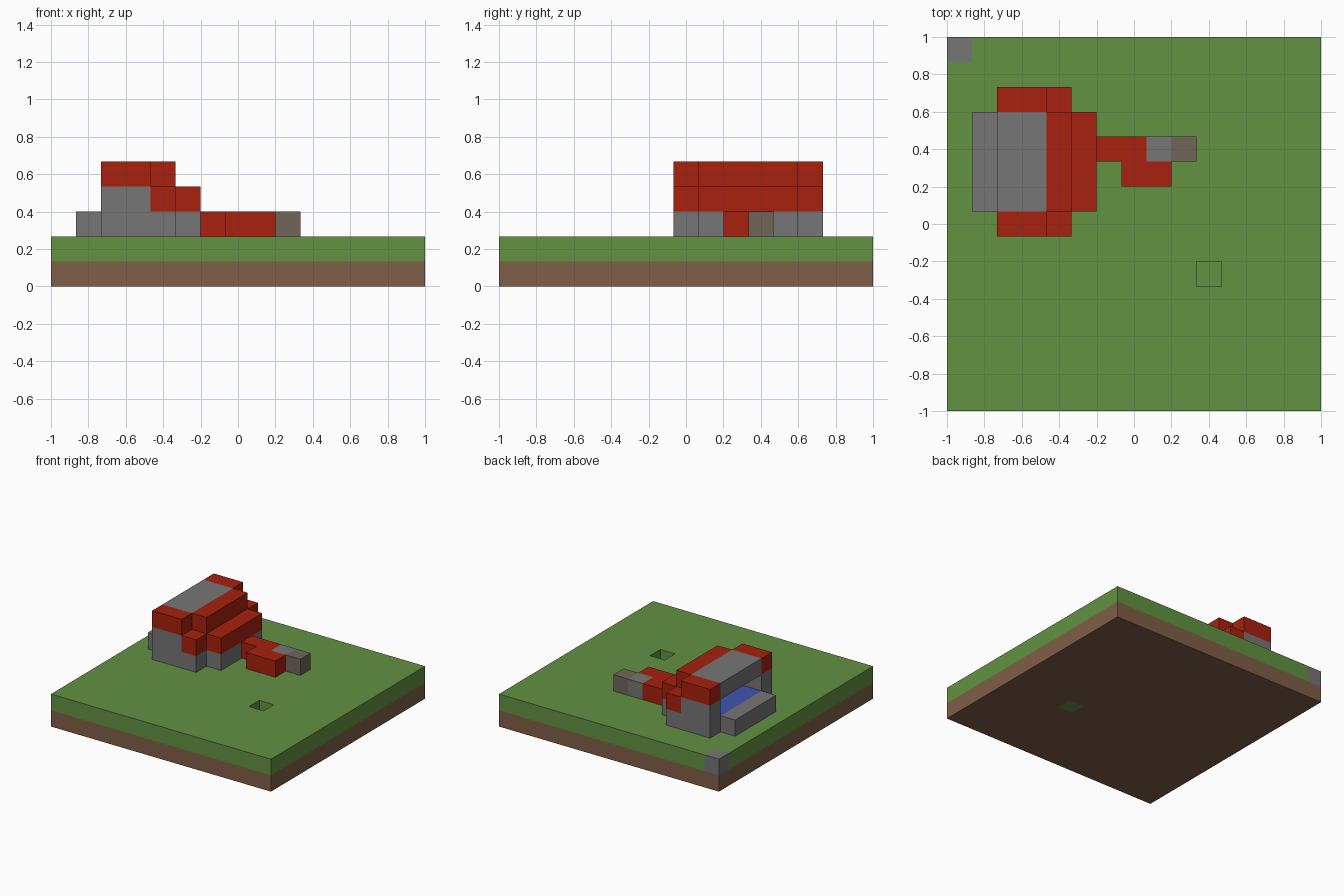
import bpy, bmesh
from mathutils import Vector

if "Cube" in bpy.data.objects:
    bpy.data.objects.remove(bpy.data.objects["Cube"], do_unlink=True)

N = 15            # blocks along each side of the plot
S = 2 / N         # block size


def material(name, r, g, b):
    lin = [(((c / 255) + 0.055) / 1.055) ** 2.4 for c in (r, g, b)] + [1]
    m = bpy.data.materials.new(name)
    m.use_nodes = True
    m.diffuse_color = lin
    m.node_tree.nodes["Principled BSDF"].inputs["Base Color"].default_value = lin
    return m


grass = material("grass green", 99, 146, 66)
earth = material("earth brown", 127, 94, 71)
stone = material("stone grey", 118, 118, 118)
red = material("brick red", 168, 33, 14)
tan = material("weathered tan", 113, 102, 89)
blue = material("water blue", 62, 84, 175)


def block(x, y, z):
    """Cells filling inclusive ranges; a single number is a one-cell range."""
    span = [(v, v) if isinstance(v, int) else v for v in (x, y, z)]
    (a, b), (c, d), (e, f) = span
    return {(i, j, k) for i in range(a, b + 1)
            for j in range(c, d + 1) for k in range(e, f + 1)}


ALL = (0, N - 1)
MID = (8, 11)     # rows between the two side walls
hole = block(10, 5, 1)
corner = block(0, N - 1, 1)
pit_floor = block(10, 5, 0)

parts = {
    # ground
    "earth_slab": (earth, block(ALL, ALL, 0) - pit_floor),
    "grass_slab": (grass, block(ALL, ALL, 1) - hole - corner),
    "pit_floor": (grass, pit_floor),
    "corner_stone": (stone, corner),
    # building
    "back_step": (stone, block(1, MID, 2)),
    "inner_floor": (blue, block((2, 4), MID, 2)),
    "front_footing": (stone, block(5, MID, 2)),
    "roof_slab": (stone, block((2, 3), MID, 4)),
    "roof_front": (red, block(4, MID, 4)),
    "front_wall": (red, block(5, MID, 3)),
    # path of low blocks leading out
    "path_red": (red, block((6, 7), 10, 2) | block((7, 8), 9, 2)),
    "path_stone": (stone, block(8, 10, 2)),
    "path_end": (tan, block(9, 10, 2)),
}
# matching side walls with red tops and shoulders
for side, row in (("right", 7), ("left", 12)):
    parts["side_wall_" + side] = (stone, block((2, 4), row, 2) | block((2, 3), row, 3))
    parts["side_trim_" + side] = (red, block((2, 3), row, 4) | block(4, row, 3))

solid = set().union(*(cells for _, cells in parts.values()))


def build(name, mat, cells):
    """Exposed faces of the cells, merged into large flat faces."""
    bm = bmesh.new()
    for cell in sorted(cells):
        mid = Vector(cell) + Vector((0.5, 0.5, 0.5))
        for axis in range(3):
            for sign in (-1, 1):
                n = Vector((0, 0, 0))
                n[axis] = sign
                if tuple(int(c + d) for c, d in zip(cell, n)) in solid:
                    continue
                u = Vector((0, 0, 0))
                u[(axis + 1) % 3] = 0.5
                v = n.cross(u)
                face = [mid + n / 2 + p for p in (-u - v, u - v, u + v, v - u)]
                bm.faces.new([bm.verts.new((p.x * S - 1, p.y * S - 1, p.z * S))
                              for p in face])
    bmesh.ops.remove_doubles(bm, verts=bm.verts, dist=0.001)
    bmesh.ops.dissolve_limit(bm, angle_limit=0.01, verts=bm.verts, edges=bm.edges)
    mesh = bpy.data.meshes.new(name)
    bm.to_mesh(mesh)
    bm.free()
    mesh.materials.append(mat)
    bpy.context.collection.objects.link(bpy.data.objects.new(name, mesh))


for part, (mat, cells) in parts.items():
    build(part, mat, cells)
